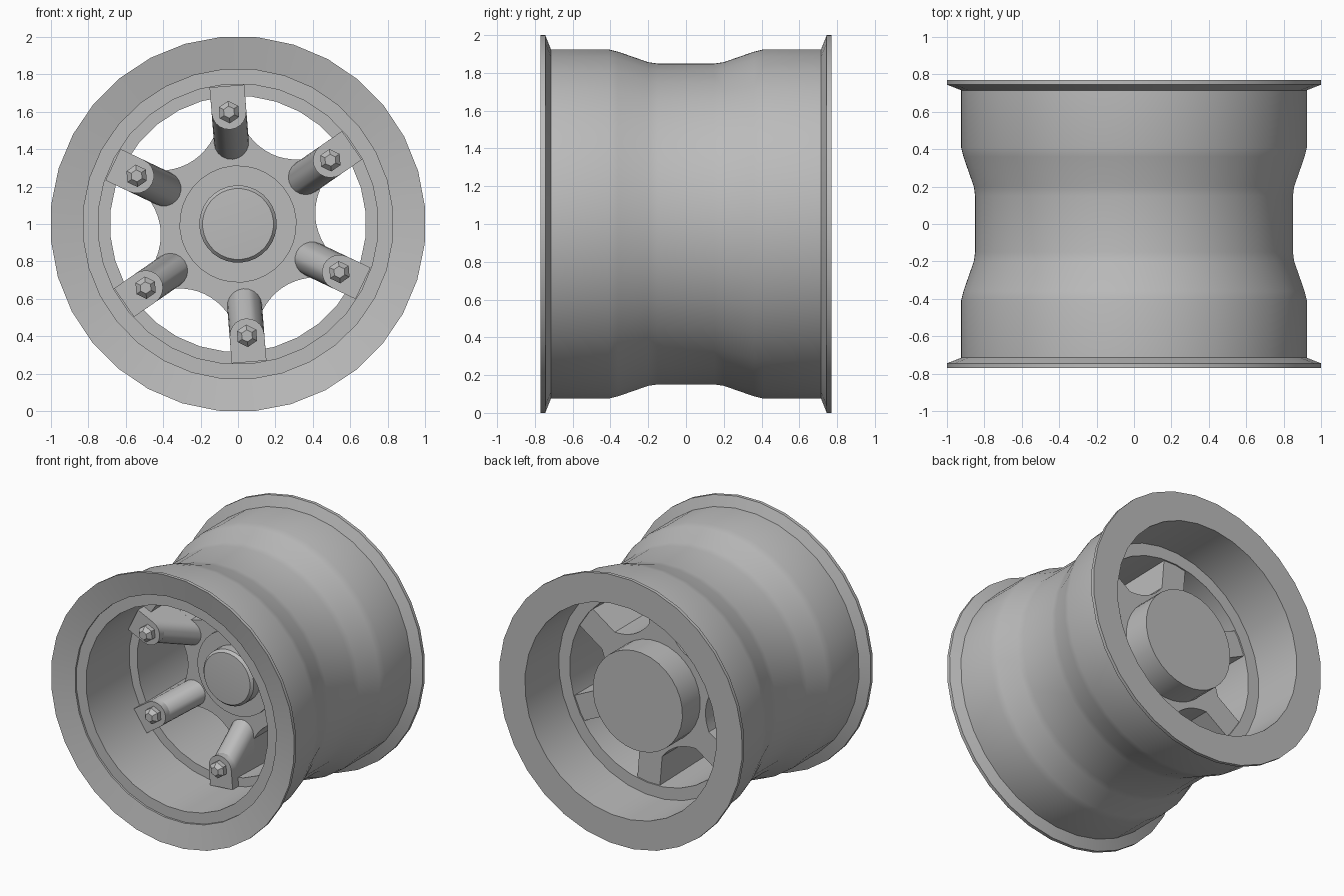
import bpy, bmesh, math
from mathutils import Vector, Matrix

cube = bpy.data.objects.get("Cube")
if cube:
    bpy.data.objects.remove(cube)

metal = bpy.data.materials.new("grey_metal")
metal.use_nodes = True
GREY = (0.5, 0.5, 0.5, 1)
metal.diffuse_color = GREY
metal.node_tree.nodes["Principled BSDF"].inputs["Base Color"].default_value = GREY

SIDES = 32
PHASE = math.radians(5.2)
ARMS = 6
ARM_PHASE = math.radians(34.6)
HALF = 0.093          # half width of an arm


def finish(bm, name, angle=30):
    bmesh.ops.recalc_face_normals(bm, faces=bm.faces)
    mesh = bpy.data.meshes.new(name)
    bm.to_mesh(mesh)
    bm.free()
    mesh.materials.append(metal)
    ob = bpy.data.objects.new(name, mesh)
    bpy.context.collection.objects.link(ob)
    bpy.ops.object.select_all(action='DESELECT')
    ob.select_set(True)
    bpy.context.view_layer.objects.active = ob
    bpy.ops.object.shade_smooth_by_angle(angle=math.radians(angle))
    return ob


def polar(r, a, y):
    return Vector((r * math.cos(a), y, 1 + r * math.sin(a)))


def loft(bm, rings, closed=False):
    """Join rings of points with quads; cap the ends unless closed."""
    rows = [[bm.verts.new(p) for p in ring] for ring in rings]
    pairs = list(zip(rows, rows[1:])) + ([(rows[-1], rows[0])] if closed else [])
    for a, b in pairs:
        for i in range(len(a)):
            j = (i + 1) % len(a)
            bm.faces.new((a[i], a[j], b[j], b[i]))
    if not closed:
        bm.faces.new(rows[0])
        bm.faces.new(rows[-1])


def lathe(name, profile, closed=False):
    """Turn (y, radius) points around the wheel axis."""
    bm = bmesh.new()
    loft(bm, [[polar(r, PHASE + i * math.tau / SIDES, y) for i in range(SIDES)]
              for y, r in profile], closed)
    return finish(bm, name)


def arm_matrix(k):
    """Local x runs outward along arm k, y stays the wheel axis."""
    return Matrix.Translation((0, 0, 1)) @ Matrix.Rotation(
        -(ARM_PHASE + k * math.tau / ARMS), 4, 'Y')


# Rim: outer barrel with drop centre, lips, inner barrels and mounting flange
half_outer = [(0.77, 1.004), (0.745, 1.004), (0.715, 0.928), (0.41, 0.928),
              (0.36, 0.916), (0.2, 0.86), (0.15, 0.853)]
outer = [(-y, r) for y, r in half_outer] + half_outer[::-1]
inner = [(0.77, 0.79), (0.37, 0.79), (0.37, 0.70), (-0.21, 0.685), (-0.21, 0.75),
         (-0.72, 0.75), (-0.72, 0.83), (-0.735, 0.83)]
lathe("rim", outer + inner, closed=True)

# Hub: rear drum, front face and centre cap
lathe("rear_hub", [(0.1, 0.37), (0.57, 0.37)])
lathe("front_hub", [(0.1, 0.313), (-0.03, 0.313)])
lathe("centre_cap", [(0, 0.207), (-0.11, 0.207), (-0.13, 0.19), (-0.135, 0.1)])

# Star plate: arms joined by shallow concave arcs
outline = []
for k in range(ARMS):
    arm = arm_matrix(k)
    outline += [arm @ Vector((0.72, 0, -HALF)), arm @ Vector((0.72, 0, HALF))]
    window = arm_matrix(k + 0.5)
    for i in range(-4, 5):
        t = i / 4
        outline.append(window @ Vector((0.415 + 0.04 * t * t, 0, 0.155 * t)))
bm = bmesh.new()
loft(bm, [[p + Vector((0, y, 0)) for p in outline] for y in (0, 0.36)])
finish(bm, "star_plate")


# Spokes: rounded bosses leaning inward down to the star plate
def u_shape(m, centre, y):
    pts = [(0.74, -HALF), (0.74, HALF)]
    for i in range(11):
        a = math.pi / 2 + math.pi * i / 10
        pts.append((centre + HALF * math.cos(a), HALF * math.sin(a)))
    return [m @ Vector((x, y, z)) for x, z in pts]


def hexagon(m, r, y):
    return [m @ Vector((0.6 + r * math.cos(i * math.pi / 3), y,
                        r * math.sin(i * math.pi / 3))) for i in range(6)]


for k in range(ARMS):
    m = arm_matrix(k)
    bm = bmesh.new()
    loft(bm, [u_shape(m, c, y) for c, y in
              ((0.6, -0.28), (0.6, -0.23), (0.44, 0.0), (0.44, 0.05))])
    finish(bm, f"spoke_{k + 1}")
    # Hex bolt with tapered head
    bm = bmesh.new()
    loft(bm, [hexagon(m, r, y) for r, y in
              ((0.06, -0.27), (0.06, -0.315), (0.032, -0.345))])
    finish(bm, f"bolt_{k + 1}", 20)
